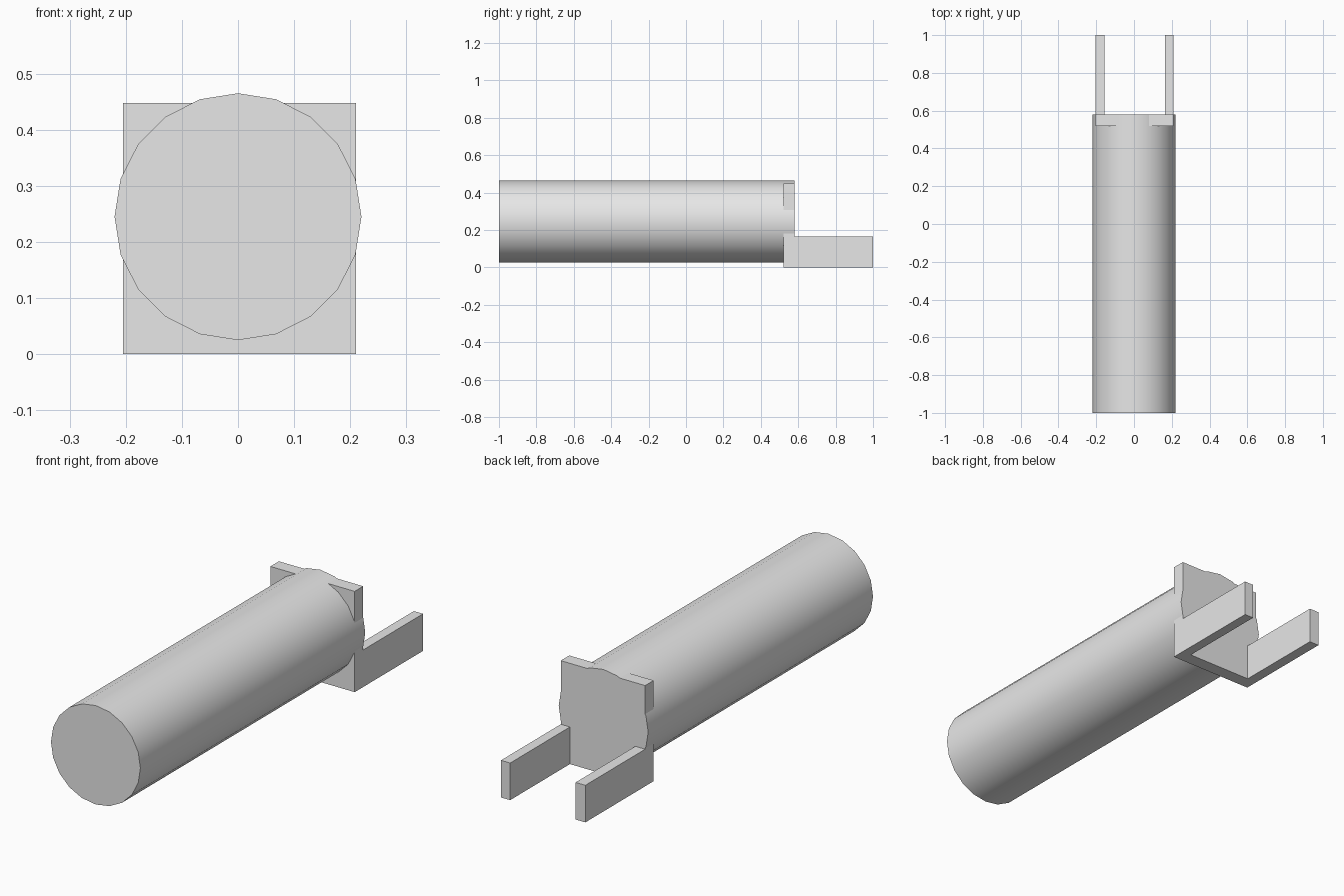
import bpy
import bmesh
from mathutils import Matrix, Vector

cube = bpy.data.objects.get("Cube")
if cube:
    bpy.data.objects.remove(cube, do_unlink=True)

grey = bpy.data.materials.new("light grey")
grey.use_nodes = True
COLOUR = (0.8, 0.8, 0.8, 1)
grey.diffuse_color = COLOUR
grey.node_tree.nodes["Principled BSDF"].inputs["Base Color"].default_value = COLOUR

PLATE_FRONT, PLATE_BACK, ARM_END = 0.52, 0.58, 1.0
ARM_TOP = 0.165
LEFT_INNER, RIGHT_INNER = 0.165, -0.157


def finish(bm, name):
    bmesh.ops.recalc_face_normals(bm, faces=bm.faces)
    mesh = bpy.data.meshes.new(name)
    bm.to_mesh(mesh)
    bm.free()
    mesh.materials.append(grey)
    obj = bpy.data.objects.new(name, mesh)
    bpy.context.collection.objects.link(obj)
    return obj


# Long twenty-sided barrel lying along y
bm = bmesh.new()
length = PLATE_BACK + 1
bmesh.ops.create_cone(bm, cap_ends=True, segments=20, radius1=0.22, radius2=0.22, depth=length)
bmesh.ops.transform(bm, matrix=Matrix.Translation((0, PLATE_BACK - length / 2, 0.245))
                    @ Matrix.Rotation(1.5707963, 4, "X"), verts=bm.verts)
barrel = finish(bm, "barrel")
bpy.ops.object.select_all(action="DESELECT")
barrel.select_set(True)
bpy.context.view_layer.objects.active = barrel
bpy.ops.object.shade_smooth_by_angle(angle=0.52)

# Rear plate, sliced where the arms leave it
bm = bmesh.new()
low, high = Vector((-0.205, PLATE_FRONT, 0)), Vector((0.21, PLATE_BACK, 0.448))
bmesh.ops.create_cube(bm, size=1)
bmesh.ops.scale(bm, vec=high - low, verts=bm.verts)
bmesh.ops.translate(bm, vec=(low + high) / 2, verts=bm.verts)
for point, normal in (((LEFT_INNER, 0, 0), (1, 0, 0)),
                      ((RIGHT_INNER, 0, 0), (1, 0, 0)),
                      ((0, 0, ARM_TOP), (0, 0, 1))):
    bmesh.ops.bisect_plane(bm, geom=bm.verts[:] + bm.edges[:] + bm.faces[:],
                           plane_co=point, plane_no=normal)

# Two arms drawn out of the lower corners of the plate
bm.normal_update()
corners = []
for face in bm.faces:
    centre = face.calc_center_median()
    outside = centre.x > LEFT_INNER or centre.x < RIGHT_INNER
    if face.normal.y > 0.9 and centre.z < ARM_TOP and outside:
        corners.append(face)
for face in bmesh.ops.extrude_discrete_faces(bm, faces=corners)["faces"]:
    bmesh.ops.translate(bm, vec=(0, ARM_END - PLATE_BACK, 0), verts=face.verts)
finish(bm, "forked_bracket")
